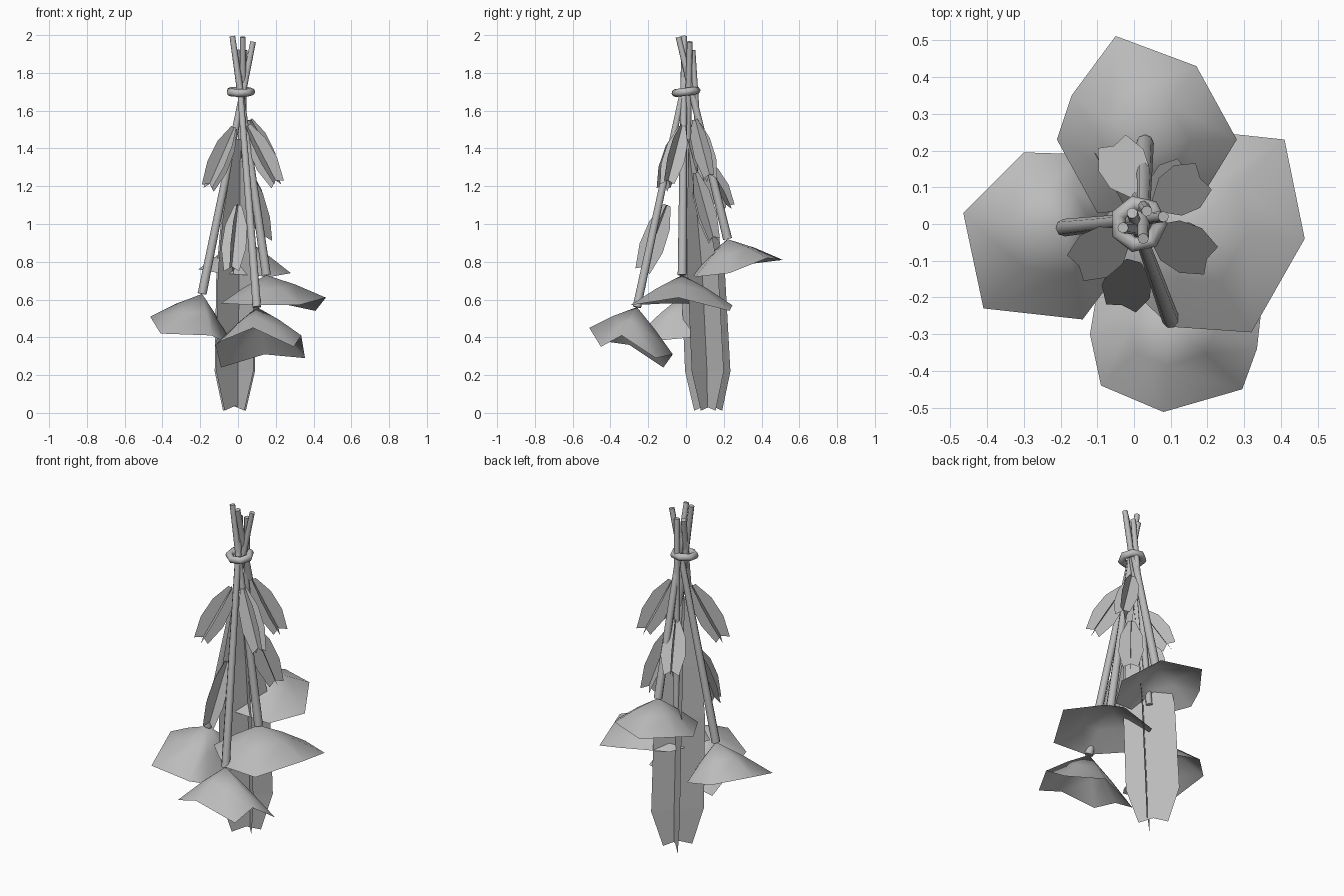
import bpy, bmesh
from mathutils import Vector, Matrix

cube = bpy.data.objects.get("Cube")
if cube:
    bpy.data.objects.remove(cube)

grey = bpy.data.materials.new("plain_grey")
grey.use_nodes = True
colour = (0.5, 0.5, 0.5, 1)
grey.diffuse_color = colour
grey.node_tree.nodes["Principled BSDF"].inputs["Base Color"].default_value = colour


def add_object(name, bm, smooth_angle=None):
    mesh = bpy.data.meshes.new(name)
    bm.to_mesh(mesh)
    bm.free()
    mesh.materials.append(grey)
    obj = bpy.data.objects.new(name, mesh)
    bpy.context.collection.objects.link(obj)
    if smooth_angle:
        bpy.ops.object.select_all(action='DESELECT')
        obj.select_set(True)
        bpy.context.view_layer.objects.active = obj
        bpy.ops.object.shade_smooth_by_angle(angle=smooth_angle)


def stem(name, top, bottom, r_top=0.015, r_bottom=0.024):
    top, bottom = Vector(top), Vector(bottom)
    axis = top - bottom
    bm = bmesh.new()
    turn = axis.to_track_quat('Z', 'Y').to_matrix().to_4x4()
    bmesh.ops.create_cone(bm, cap_ends=True, segments=8, radius1=r_bottom, radius2=r_top,
                          depth=axis.length, matrix=Matrix.Translation((top + bottom) / 2) @ turn)
    add_object(name, bm, 0.9)


def flower(name, apex, rim):
    """Drooping cup: apex, a slightly lifted middle ring and an irregular rim."""
    apex = Vector(apex)
    bm = bmesh.new()
    tip = bm.verts.new(apex)
    outer = [bm.verts.new(p) for p in rim]
    mid = [bm.verts.new(apex.lerp(Vector(p), 0.5) + Vector((0, 0, 0.008))) for p in rim]
    for i in range(len(rim)):
        j = (i + 1) % len(rim)
        bm.faces.new((tip, mid[i], mid[j]))
        bm.faces.new((mid[i], outer[i], outer[j], mid[j]))
    bmesh.ops.recalc_face_normals(bm, faces=bm.faces)
    if sum(f.normal.z for f in bm.faces) < 0:
        bmesh.ops.reverse_faces(bm, faces=bm.faces)
    add_object(name, bm, 1.2)


def blade(bm, profile, side, notch):
    """Flat sheet from (centre, half width) pairs, with a notch cut into its end."""
    rows = []
    for centre, half in profile:
        middle = centre + notch if centre == profile[-1][0] else centre
        rows.append([bm.verts.new(p) for p in (centre - side * half, middle, centre + side * half)])
    for a, b in zip(rows, rows[1:]):
        for c in range(2):
            bm.faces.new((a[c], a[c + 1], b[c + 1], b[c]))


def small_leaf(name, base, tip):
    """Two blades crossed along one midrib."""
    base, tip = Vector(base), Vector(tip)
    along = (tip - base).normalized()
    side = along.cross(Vector((0, 0, 1))).normalized()
    shape = [(0, 0.02), (0.3, 0.06), (0.65, 0.068), (1, 0.042)]
    profile = [(base.lerp(tip, t), w) for t, w in shape]
    bm = bmesh.new()
    for across in (side, side.cross(along)):
        blade(bm, profile, across, along * -0.025)
    add_object(name, bm)


# Flower heads
flowers = {
    "left": ((-.19, -.01, .63), [(-.465, .03, .51), (-.30, .195, .48), (-.14, .19, .45),
             (-.05, .03, .40), (-.08, -.18, .38), (-.14, -.26, .41), (-.41, -.23, .42)]),
    "front": ((.1, -.26, .56), [(.08, -.512, .45), (.295, -.45, .35), (.335, -.34, .41),
              (.355, -.16, .29), (.14, -.07, .31), (-.09, -.12, .24), (-.12, -.3, .36),
              (-.09, -.44, .38)]),
    "right": ((.15, -.02, .73), [(.465, -.04, .61), (.32, -.295, .57), (.1, -.28, .57),
              (-.09, -.1, .58), (0, .15, .58), (.27, .245, .57), (.41, .23, .54)]),
    "back": ((.03, .22, .92), [(-.05, .512, .81), (.17, .43, .82), (.28, .23, .74),
             (.17, .05, .72), (-.1, .03, .74), (-.21, .23, .76), (-.17, .35, .79)]),
}
stem_tops = {"left": (.08, .02, 1.965), "front": (-.005, .03, 1.92),
             "right": (-.03, -.01, 1.995), "back": (.025, -.04, 1.99)}
for side_name, (apex, rim) in flowers.items():
    flower(side_name + "_flower", apex, rim)
    stem(side_name + "_stem", stem_tops[side_name], apex)

# Central stem carrying the long leaf
stem("centre_stem", (.035, .035, 1.92), (-.015, .11, .75), r_bottom=0.018)

# Long hanging leaf made of two crossed blades
long_shape = [(1.45, .02), (1.05, .105), (.75, .14), (.22, .145), (.012, .08)]
bm = bmesh.new()
for direction, x, y in (((1, 1, 0), -.015, .10), ((1, -1, 0), -.023, .135)):
    rows = [(Vector((x + z * .01, y - .05 * z * z, z)), w) for z, w in long_shape]
    blade(bm, rows, Vector(direction).normalized(), Vector((0, 0, .025)))
add_object("long_leaf", bm)

# Small leaves in an upper and a lower tier
leaves = [
    ((-.02, -.03, 1.51), (-.16, -.12, 1.19)),
    ((.06, .05, 1.55), (.19, .13, 1.24)),
    ((.05, -.02, 1.52), (.21, -.10, 1.21)),
    ((.01, .08, 1.34), (-.06, .225, 1.08)),
    ((.06, .05, 1.27), (.15, .15, .91)),
    ((0, -.10, 1.10), (-.035, -.23, .75)),
]
for number, (base, tip) in enumerate(leaves, 1):
    small_leaf(f"small_leaf_{number}", base, tip)

# Tie ring around the stems
bpy.ops.mesh.primitive_torus_add(location=(.012, 0, 1.7), rotation=(.12, 0, 0), major_segments=7,
                                 minor_segments=8, major_radius=.058, minor_radius=.021)
ring = bpy.context.object
ring.name = "tie_ring"
ring.data.materials.append(grey)
bpy.ops.object.shade_smooth_by_angle(angle=1.2)
